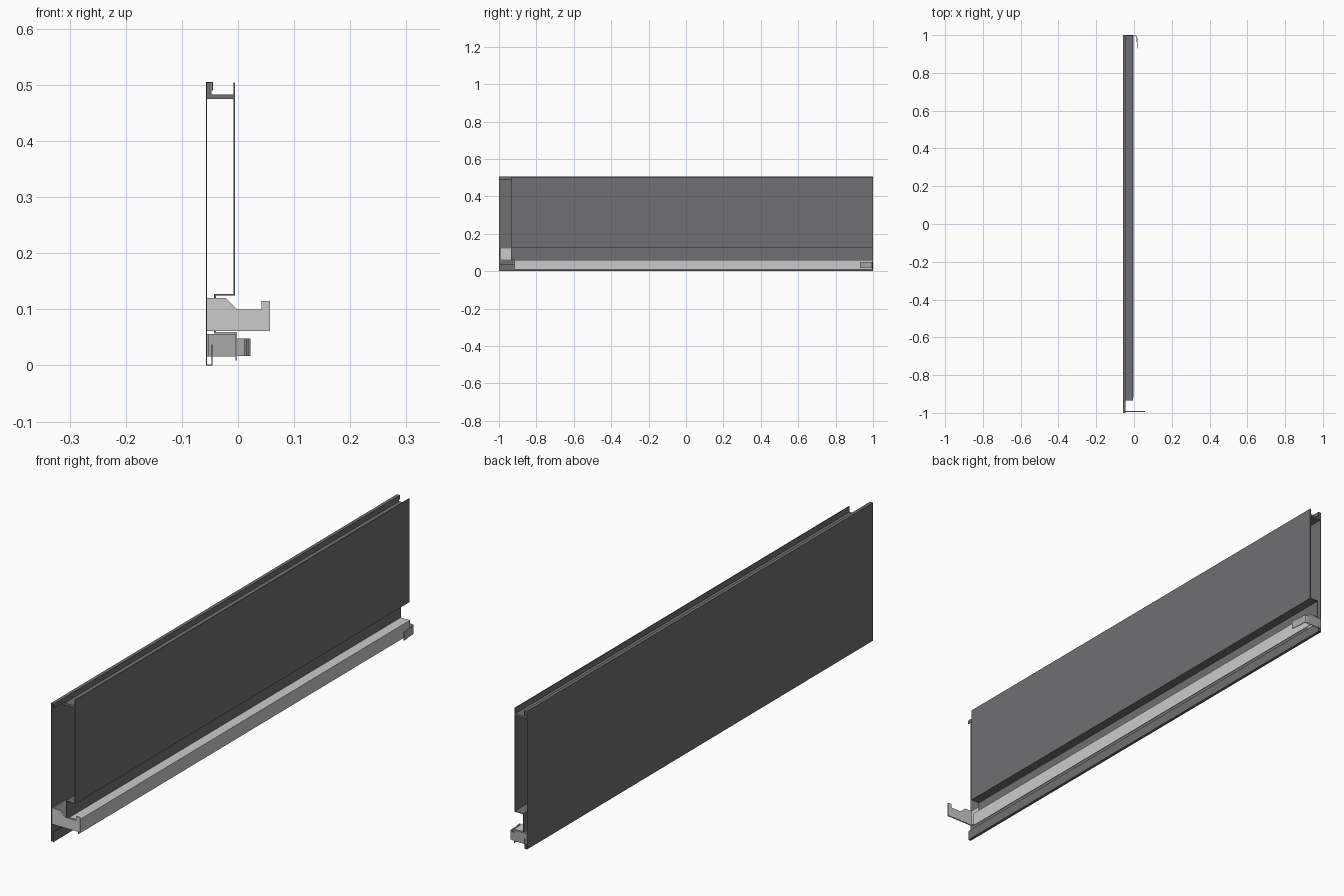
import bpy

if "Cube" in bpy.data.objects:
    bpy.data.objects.remove(bpy.data.objects["Cube"])


def material(name, v, v2=None):
    m = bpy.data.materials.new(name)
    m.diffuse_color = (v, v, v2 or v, 1)
    m.use_nodes = True
    m.node_tree.nodes["Principled BSDF"].inputs["Base Color"].default_value = m.diffuse_color
    return m


DARK = material("dark_grey", 0.16, 0.17)
LIGHT = material("light_grey", 0.62)
MID = material("mid_grey", 0.40)


def make(name, verts, faces, mat):
    me = bpy.data.meshes.new(name)
    me.from_pydata(verts, [], faces)
    me.materials.append(mat)
    ob = bpy.data.objects.new(name, me)
    bpy.context.collection.objects.link(ob)
    return ob


def sheet(name, path, a, b, thick, mat, axis='Y'):
    """Open path extruded along Y (path is x,z) or Z (path is x,y), given thickness."""
    def pt(p, t):
        return (p[0], t, p[1]) if axis == 'Y' else (p[0], p[1], t)
    n = len(path)
    verts = [pt(p, a) for p in path] + [pt(p, b) for p in path]
    ob = make(name, verts, [(i, i + 1, n + i + 1, n + i) for i in range(n - 1)], mat)
    mod = ob.modifiers.new("thickness", 'SOLIDIFY')
    mod.thickness = thick
    mod.offset = 0
    mod.use_even_offset = True
    return ob


def prism(name, outline, y0, y1, mat):
    """Closed x,z outline (counter-clockwise seen from the front) extruded along Y."""
    n = len(outline)
    verts = [(x, y0, z) for x, z in outline] + [(x, y1, z) for x, z in outline]
    faces = [tuple(range(n)), tuple(reversed(range(n, 2 * n)))]
    faces += [(i, n + i, n + (i + 1) % n, (i + 1) % n) for i in range(n)]
    return make(name, verts, faces, mat)


# Outer wall with folded top lip and bottom flange
sheet("outer_panel", [(-0.0465, 0.037), (-0.0465, 0.0007), (-0.0563, 0.0007),
                      (-0.0563, 0.5043), (-0.0455, 0.5043), (-0.0455, 0.49)],
      -1, 1, 0.0014, DARK)

# Inner wall, stepping in at the bottom
sheet("inner_panel", [(-0.0065, 0.504), (-0.0065, 0.126), (-0.041, 0.126), (-0.041, 0.059)],
      -0.935, 1, 0.0028, DARK)

# Solid strip joining both walls near the top
prism("top_channel", [(-0.0555, 0.475), (-0.007, 0.475), (-0.007, 0.483),
                      (-0.047, 0.483), (-0.047, 0.503), (-0.0555, 0.503)], -0.935, 0.999, DARK)

# Runner rail under the step
sheet("bottom_rail", [(-0.042, 0.0585), (-0.0035, 0.0585), (-0.0035, 0.009)],
      -0.918, 0.998, 0.0026, LIGHT)

# Front bracket: shaped plate and side tab against the outer wall
prism("front_bracket", [(-0.056, 0.061), (0.057, 0.061), (0.057, 0.115), (0.042, 0.115),
                        (0.042, 0.1), (-0.002, 0.1), (-0.022, 0.12), (-0.056, 0.12)],
      -0.996, -0.991, LIGHT)
sheet("front_bracket_tab", [(-0.054, -0.992), (-0.054, -0.92)], 0.061, 0.12, 0.003, LIGHT, 'Z')

# Rear clip: base plate bent from the outer wall, then a hook folding forward
sheet("rear_clip_base", [(-0.054, 0.925), (-0.054, 0.997), (-0.004, 0.997)],
      0.016, 0.056, 0.003, MID, 'Z')
sheet("rear_clip_hook", [(-0.005, 0.997), (0.006, 0.997), (0.013, 0.994), (0.016, 0.987),
                         (0.016, 0.965), (0.021, 0.93)], 0.017, 0.048, 0.003, MID, 'Z')
